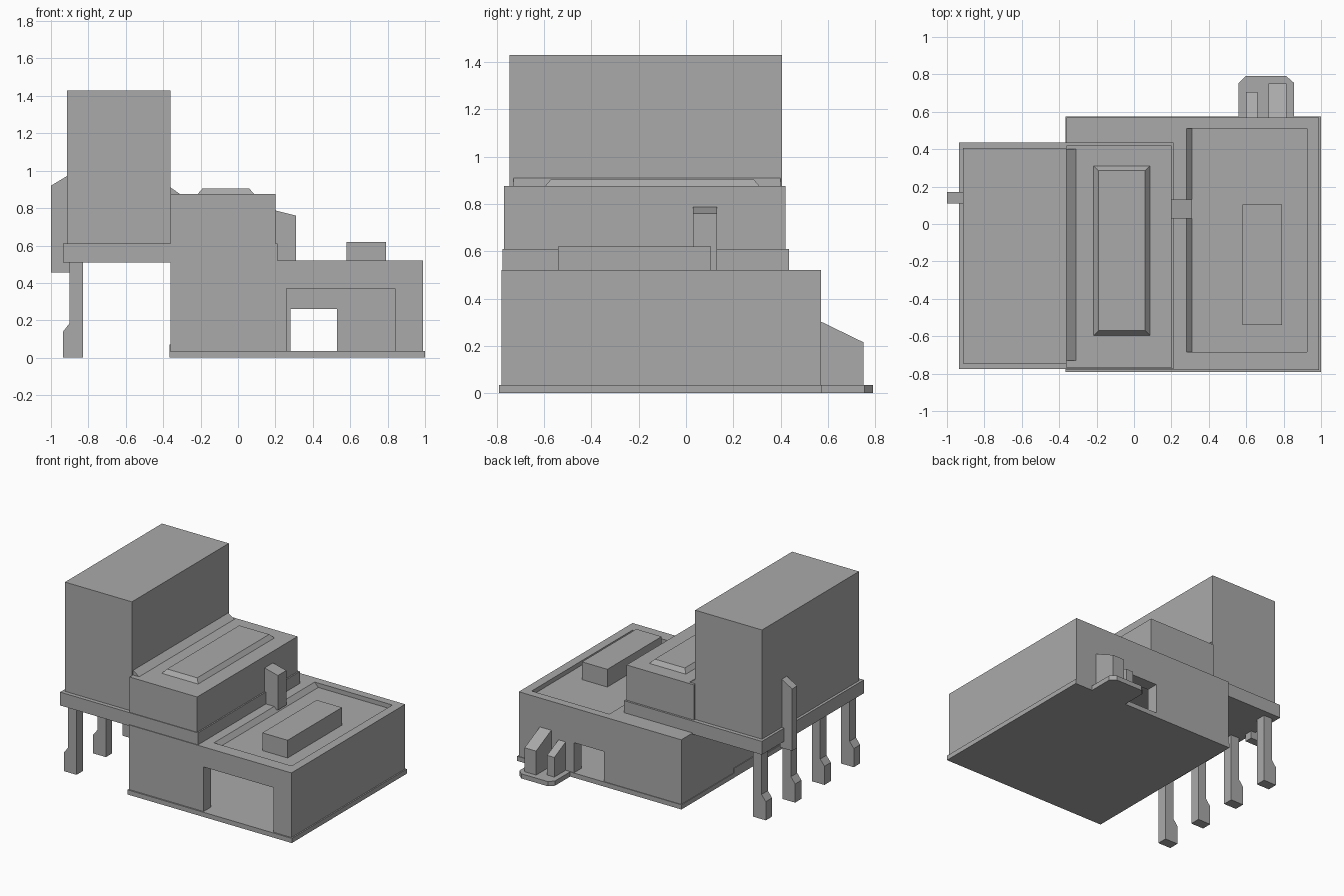
import bpy
import bmesh
from mathutils import Vector

cube = bpy.data.objects.get("Cube")
if cube:
    bpy.data.objects.remove(cube, do_unlink=True)

grey = bpy.data.materials.new("plain grey")
grey.use_nodes = True
grey.diffuse_color = (0.4, 0.4, 0.4, 1)
grey.node_tree.nodes["Principled BSDF"].inputs["Base Color"].default_value = (0.4, 0.4, 0.4, 1)


def finish(name, bm):
    bmesh.ops.recalc_face_normals(bm, faces=bm.faces)
    mesh = bpy.data.meshes.new(name)
    bm.to_mesh(mesh)
    bm.free()
    mesh.materials.append(grey)
    obj = bpy.data.objects.new(name, mesh)
    bpy.context.collection.objects.link(obj)
    return obj


def prism(name, axis, profile, start, end):
    """Extrude a profile along an axis; the profile uses the other two axes in order."""
    def place(p, d):
        co = list(p)
        co.insert("xyz".index(axis), d)
        return co
    bm = bmesh.new()
    face = bm.faces.new([bm.verts.new(place(p, start)) for p in profile])
    moved = bmesh.ops.extrude_face_region(bm, geom=[face])["geom"]
    verts = [v for v in moved if isinstance(v, bmesh.types.BMVert)]
    shift = Vector(place((0, 0), end - start))
    bmesh.ops.translate(bm, verts=verts, vec=shift)
    return finish(name, bm)


def box(name, x, y, z):
    outline = [(x[0], y[0]), (x[1], y[0]), (x[1], y[1]), (x[0], y[1])]
    return prism(name, "z", outline, z[0], z[1])


def cut(target, cutter):
    mod = target.modifiers.new("cut", "BOOLEAN")
    mod.operation = "DIFFERENCE"
    mod.solver = "EXACT"
    mod.object = cutter
    bpy.context.view_layer.objects.active = target
    bpy.ops.object.modifier_apply(modifier=mod.name)
    bpy.data.objects.remove(cutter, do_unlink=True)


# Hollow ground floor with a wide front opening, a back door and a sunken roof
ground = box("ground_floor", (-0.36, 0.99), (-0.78, 0.57), (0.01, 0.52))
cut(ground, box("room_cutter", (-0.27, 0.9), (-0.69, 0.48), (0.03, 0.42)))
cut(ground, box("front_cutter", (0.26, 0.84), (-0.9, -0.6), (0.03, 0.37)))
cut(ground, box("door_cutter", (0.28, 0.53), (0.4, 0.7), (0.03, 0.26)))
cut(ground, prism("roof_cutter", "y",
                  [(0.28, 0.52), (0.31, 0.487), (0.925, 0.487), (0.925, 0.6), (0.28, 0.6)],
                  -0.685, 0.51))
box("plinth", (-0.365, 1.0), (-0.79, 0.575), (0, 0.035))
box("side_kerb", (-0.365, -0.355), (-0.3, -0.05), (0, 0.07))
box("roof_unit", (0.58, 0.79), (-0.54, 0.105), (0.48, 0.62))

# Overhanging floor slab and the upper storeys
box("upper_slab", (-0.935, 0.21), (-0.775, 0.435), (0.51, 0.61))
box("middle_block", (-0.36, 0.2), (-0.77, 0.42), (0.6, 0.875))
box("tower", (-0.915, -0.36), (-0.745, 0.405), (0.6, 1.43))
prism("tower_flashing", "y", [(-0.365, 0.87), (-0.31, 0.875), (-0.36, 0.91), (-0.365, 0.91)],
      -0.73, 0.4)

# Skylight with bevelled sides
skylight = box("skylight", (-0.22, 0.09), (-0.6, 0.315), (0.87, 0.905))
for v in skylight.data.vertices:
    if v.co.z > 0.9:
        v.co.x += 0.03 if v.co.x < -0.1 else -0.03
        v.co.y += 0.03 if v.co.y < 0 else -0.03

# Slanted wall ducts
prism("inner_duct", "y", [(0.19, 0.5), (0.31, 0.5), (0.31, 0.76), (0.19, 0.79)], 0.03, 0.13)
prism("outer_duct", "y", [(-1, 0.455), (-0.9, 0.455), (-0.9, 0.98), (-1, 0.92)], 0.11, 0.17)

# Row of legs with widened feet
leg_profile = [(-0.935, 0), (-0.83, 0), (-0.83, 0.52), (-0.9, 0.52), (-0.9, 0.185), (-0.935, 0.14)]
for i in range(4):
    y = -0.73 + 0.348 * i
    prism(f"leg_{i + 1}", "y", leg_profile, y, y + 0.075)

# Back platform with two sloped cabinets
prism("back_platform", "z",
      [(0.56, 0.56), (0.855, 0.56), (0.855, 0.755), (0.815, 0.79), (0.595, 0.79), (0.56, 0.755)],
      0, 0.035)
for name, x, depth, top in (("small_cabinet", (0.6, 0.66), 0.705, 0.25),
                            ("large_cabinet", (0.72, 0.815), 0.75, 0.305)):
    low = top - (depth - 0.57) / 2
    prism(name, "x", [(0.565, 0.02), (depth, 0.02), (depth, low), (0.565, top)], x[0], x[1])
